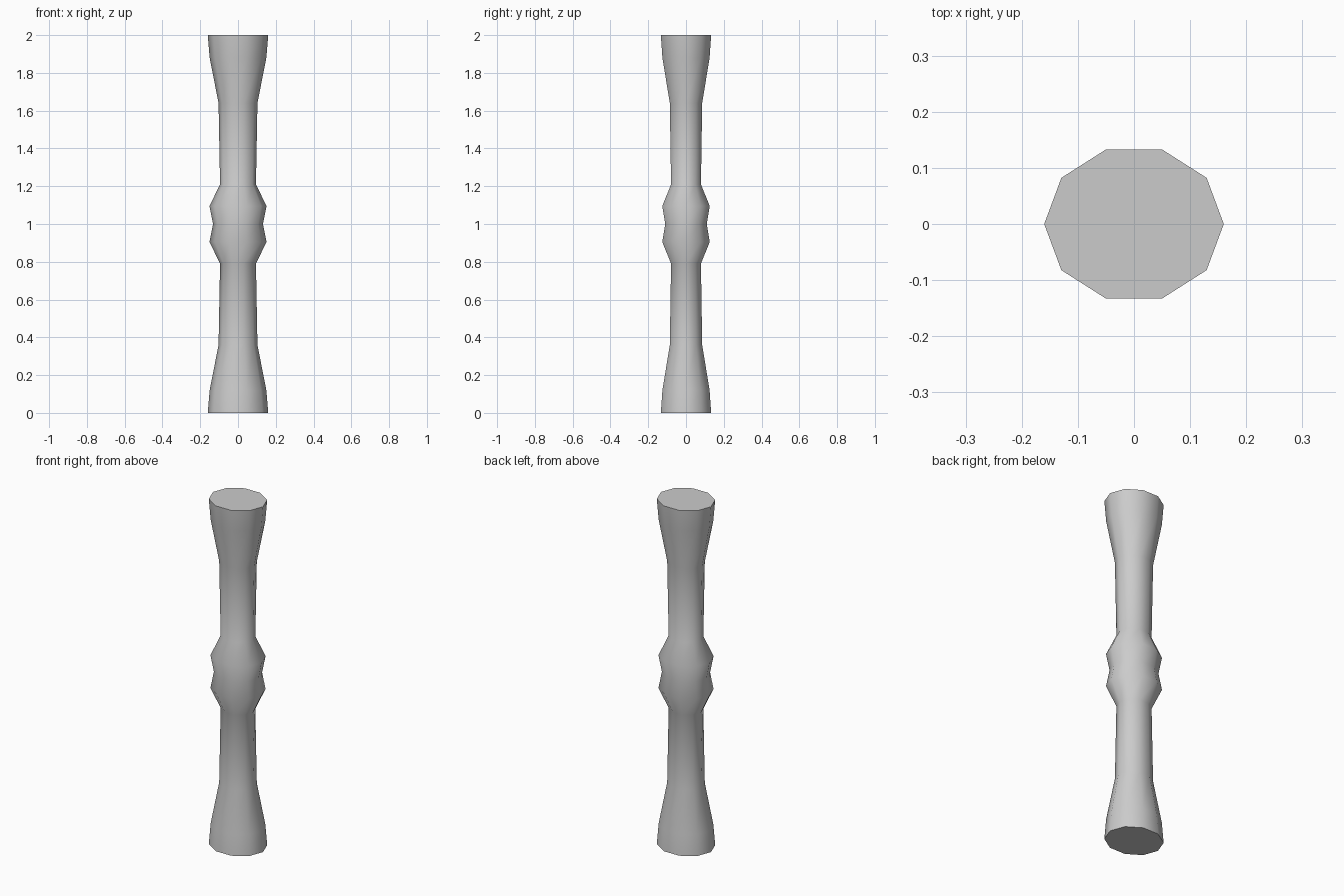
import bpy, bmesh, math

if "Cube" in bpy.data.objects:
    bpy.data.objects.remove(bpy.data.objects["Cube"])

SIDES = 10
DEPTH = 0.14 / 0.16  # oval section: y radius relative to x radius

# lower half of the turned profile: (x radius, height), mirrored about z = 1
half = [(0.16, 0.0), (0.15, 0.12), (0.103, 0.36), (0.095, 0.79), (0.151, 0.905)]
profile = half + [(0.132, 1.0)] + [(r, 2 - z) for r, z in reversed(half)]

gray = bpy.data.materials.new("plain gray")
gray.diffuse_color = (0.6, 0.6, 0.6, 1)
gray.use_nodes = True
gray.node_tree.nodes["Principled BSDF"].inputs["Base Color"].default_value = gray.diffuse_color

# spindle: stacked oval rings, smooth sides
bm = bmesh.new()
rings = []
for r, z in profile:
    angles = [2 * math.pi * i / SIDES for i in range(SIDES)]
    rings.append([bm.verts.new((r * math.cos(a), r * DEPTH * math.sin(a), z)) for a in angles])
for low, high in zip(rings, rings[1:]):
    for i in range(SIDES):
        j = (i + 1) % SIDES
        bm.faces.new((low[i], low[j], high[j], high[i])).smooth = True

# flat end caps with sharp rims
for cap in (bm.faces.new(rings[0][::-1]), bm.faces.new(rings[-1])):
    for edge in cap.edges:
        edge.smooth = False

mesh = bpy.data.meshes.new("spindle")
bm.to_mesh(mesh)
bm.free()
mesh.materials.append(gray)
bpy.context.collection.objects.link(bpy.data.objects.new("spindle", mesh))
